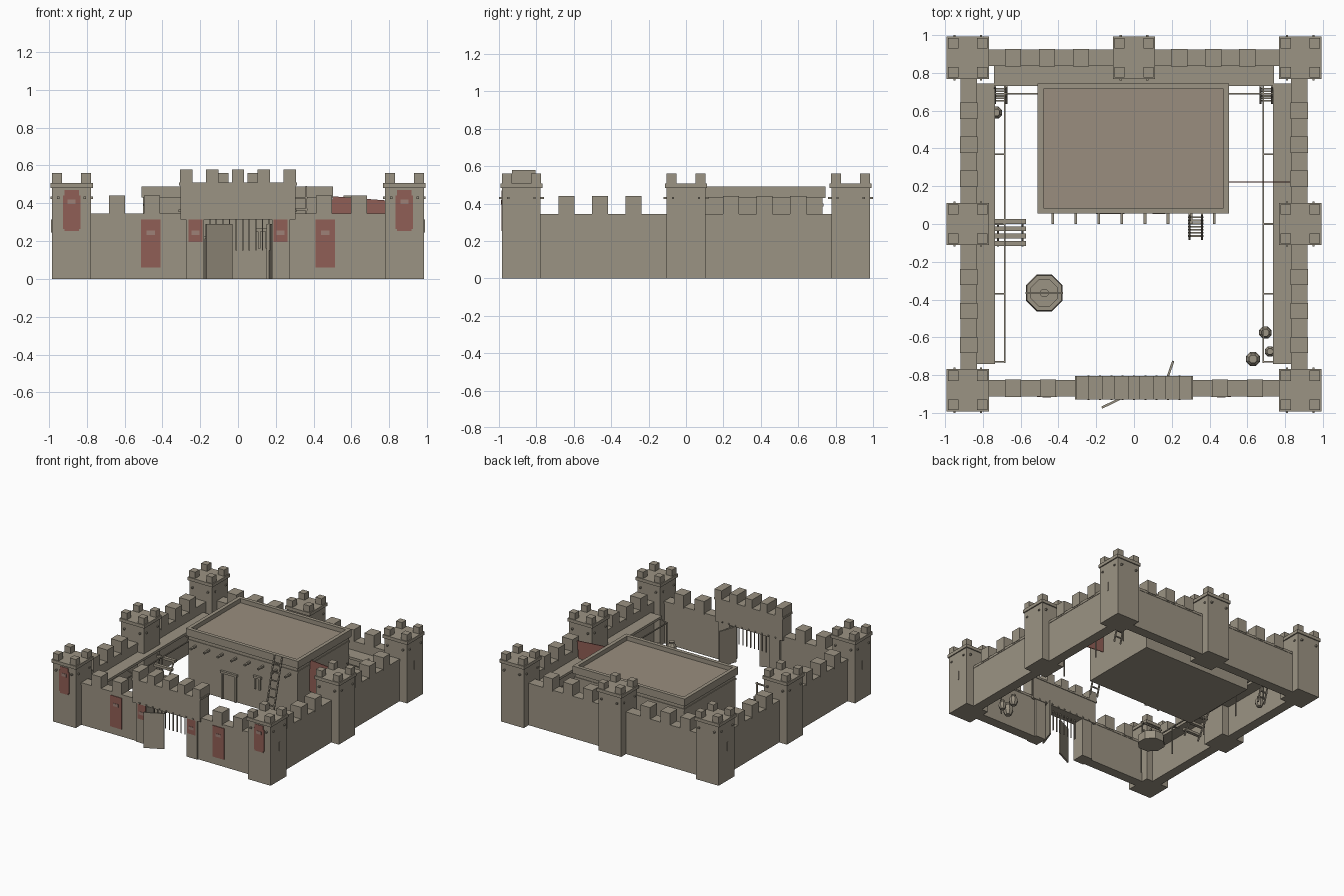
import bpy, bmesh, math
from mathutils import Vector, Matrix

cube = bpy.data.objects.get("Cube")
if cube:
    bpy.data.objects.remove(cube)


def material(name, rgb):
    m = bpy.data.materials.new(name)
    m.use_nodes = True
    m.diffuse_color = (*rgb, 1)
    m.node_tree.nodes["Principled BSDF"].inputs["Base Color"].default_value = (*rgb, 1)
    return m


STONE = material("warm_grey_stone", (0.33, 0.292, 0.227))
ROOF = material("clay_roof", (0.32, 0.27, 0.21))
RED = material("faded_red_cloth", (0.28, 0.112, 0.092))
PALE = material("pale_emblem", (0.34, 0.22, 0.185))


class Part:
    """Collects boxes, beams and lathed forms into one named object."""

    def __init__(self, name, mat=STONE):
        self.name, self.mat, self.bm = name, mat, bmesh.new()

    def box(self, x0, x1, y0, y1, z0, z1):
        mid = Vector((x0 + x1, y0 + y1, z0 + z1)) / 2
        size = Matrix.Diagonal((x1 - x0, y1 - y0, z1 - z0, 1))
        bmesh.ops.create_cube(self.bm, size=1, matrix=Matrix.Translation(mid) @ size)
        return self

    def beam(self, p, q, w=0.01, d=None):
        p, q = Vector(p), Vector(q)
        rot = (q - p).to_track_quat('Z', 'Y').to_matrix().to_4x4()
        size = Matrix.Diagonal((w, d or w, (q - p).length, 1))
        bmesh.ops.create_cube(self.bm, size=1, matrix=Matrix.Translation((p + q) / 2) @ rot @ size)
        return self

    def lathe(self, x, y, profile, sides=8):
        rings = []
        for r, z in profile:
            rings.append([self.bm.verts.new((x + r * math.cos(2 * math.pi * (i + .5) / sides),
                                             y + r * math.sin(2 * math.pi * (i + .5) / sides), z))
                          for i in range(sides)])
        for a, b in zip(rings, rings[1:]):
            for i in range(sides):
                j = (i + 1) % sides
                self.bm.faces.new((a[i], a[j], b[j], b[i]))
        self.bm.faces.new(rings[0][::-1])
        self.bm.faces.new(rings[-1])
        return self

    def done(self):
        mesh = bpy.data.meshes.new(self.name)
        self.bm.to_mesh(mesh)
        self.bm.free()
        mesh.materials.append(self.mat)
        ob = bpy.data.objects.new(self.name, mesh)
        bpy.context.collection.objects.link(ob)
        return ob


# Towers: shaft, capping slab, four merlons and projecting beam ends
def tower(name, cx, cy):
    t = Part(name)
    t.box(cx - .103, cx + .103, cy - .103, cy + .103, 0, .485)
    t.box(cx - .112, cx + .112, cy - .112, cy + .112, .482, .508)
    for sx in (-1, 1):
        for sy in (-1, 1):
            mx, my = cx + sx * .077, cy + sy * .077
            t.box(mx - .027, mx + .027, my - .027, my + .027, .505, .56)
        t.beam((cx + sx * .07, cy - .12, .43), (cx + sx * .07, cy + .12, .43), .012)
        t.beam((cx - .112, cy + sx * .07, .43), (cx + .112, cy + sx * .07, .43), .012)
    t.done()


for sx, side in ((-1, "right"), (1, "left")):
    tower("front_%s_tower" % side, sx * .88, -.88)
    tower("back_%s_tower" % side, sx * .88, .88)
    tower("middle_%s_tower" % side, sx * .88, 0)
tower("back_middle_tower", 0, .88)

# Arrow slits on the outer faces of the corner towers
slits = Part("arrow_slits")
for sx in (-1, 1):
    for y in (-.87, .87):
        slits.box(sx * .984 - .004, sx * .984 + .004, y - .005, y + .005, .245, .315)
slits.done()


# Curtain walls: body, coping and merlons, laid along x or y
def wall(name, axis, centre, a, b, merlons):
    w = Part(name)

    def lay(u0, u1, half, z0, z1):
        if axis == 'x':
            w.box(u0, u1, centre - half, centre + half, z0, z1)
        else:
            w.box(centre - half, centre + half, u0, u1, z0, z1)
    lay(a, b, .040, 0, .33)
    lay(a, b, .043, .325, .345)
    for m in merlons:
        lay(m - .043, m + .043, .047, .335, .44)
    w.done()


wall("back_wall", 'x', .88, -.79, .79, (-.64, -.46, -.28, .24, .42, .6))
for sx, side in ((-1, "right"), (1, "left")):
    wall(side + "_wall", 'y', sx * .875, -.79, .79, (-.64, -.46, -.28, .24, .42, .6))
    wall("front_wall_" + side, 'x', -.87, *sorted((sx * .79, sx * .26)), (sx * .64, sx * .455))

# Gatehouse: piers, bridging block, merlons, beam ends
gate = Part("gatehouse")
for sx in (-1, 1):
    gate.box(*sorted((sx * .18, sx * .275)), -.92, -.815, 0, .33)
gate.box(-.305, .305, -.925, -.81, .315, .495)
gate.box(-.312, .312, -.93, -.805, .495, .51)
for i in range(-2, 3):
    gate.box(i * .137 - .033, i * .137 + .033, -.93, -.805, .505, .58)
for i in range(-4, 5):
    gate.beam((i * .06, -.932, .325), (i * .06, -.803, .325), .01)
gate.done()

# Raised portcullis bars
bars = Part("portcullis")
for i in range(-4, 6):
    bars.beam((i * .035 - .01, -.87, .15), (i * .035 - .01, -.87, .32), .007)
bars.done()

# Swung open gate leaves
for name, p, q in (("gate_leaf_right", (-.17, -.972), (-.032, -.905)),
                   ("gate_leaf_left", (.157, -.87), (.208, -.725))):
    leaf = Part(name)
    leaf.beam((*p, .145), (*q, .145), .285, .012)
    ob = leaf.done()
    # keep the tall side of the leaf vertical
    d = (Vector(q) - Vector(p)).normalized()
    half = (Vector(q) - Vector(p)).length / 2
    mid = (Vector(p) + Vector(q)) / 2
    n = Vector((-d.y, d.x))
    for v, (u, t, z) in zip(ob.data.vertices, ((u, t, z) for u in (-1, 1) for t in (-1, 1) for z in (0, .29))):
        xy = mid + d * half * u + n * .006 * t
        v.co = (xy.x, xy.y, z)

# Hanging banners with pale emblems
cloth, emblem = Part("banners", RED), Part("banner_emblems", PALE)
for sx in (-1, 1):
    for x, w, z0, z1, y, ez in ((.88, .046, .265, .44, -.983, .408),
                                (.462, .052, .06, .315, -.911, .245),
                                (.225, .037, .195, .325, -.921, .245)):
        x *= sx
        cloth.box(x - w, x + w, y - .004, y + .004, z0, z1)
        if w == .046:
            cloth.box(x - .038, x + .038, y - .004, y + .004, .253, .47)
        emblem.box(x - .022, x + .022, y - .007, y, ez - .012, ez + .012)
cloth.done()
emblem.done()

# Wall walks, with a thin rail on slender posts beside them
walk, rail = Part("wall_walks"), Part("walk_rails")
for sx in (-1, 1):
    walk.box(*sorted((sx * .735, sx * .84)), -.74, .745, .25, .27)
    rail.beam((sx * .683, -.735, .23), (sx * .683, .74, .23), .008)
    rail.beam((sx * .683, .69, .23), (sx * .5, .69, .23), .008)
    for y in (-.73, -.37, 0, .37, .69):
        rail.beam((sx * .683, y, 0), (sx * .683, y, .23), .008)
        rail.beam((sx * .683, y, .23), (sx * .76, y, .255), .008)
walk.box(-.74, .74, .73, .845, .25, .27)
walk.done()
rail.done()

# Keep: block, moulding, raised rim, roof and roof beam ends
keep = Part("keep")
keep.box(-.495, .49, .07, .73, 0, .44)
keep.box(-.5, .495, .065, .735, .385, .4)
for x0, x1, y0, y1 in ((-.51, .503, .055, .085), (-.51, .503, .715, .745),
                       (-.51, -.48, .085, .715), (.473, .503, .085, .715)):
    keep.box(x0, x1, y0, y1, .43, .49)
keep.done()
Part("keep_roof", ROOF).box(-.485, .478, .08, .72, .43, .455).done()
beams = Part("keep_beam_ends")
for i in range(8):
    x = -.43 + i * .122
    beams.beam((x, 0, .36), (x, .1, .36), .014)
beams.done()

# Keep door and window frames
trim = Part("keep_door_and_window")
for x, w, z0, z1 in ((-.125, .06, 0, .21), (.132, .02, .16, .25)):
    for s in (-1, 1):
        trim.box(x + s * w - .007, x + s * w + .007, .055, .075, z0, z1)
    trim.box(x - w - .015, x + w + .015, .052, .075, z1, z1 + .018)
    trim.box(x - w, x + w, .064, .072, z0, z1)
trim.done()

# Awning from the keep to the wall walk
Part("awning", RED).beam((.49, .223, .31), (.815, .223, .285), .006, .255).done()


# Ladders
def ladder(name, x, half, y0, y1, z1, rungs):
    l = Part(name)
    for s in (-half, half):
        l.beam((x + s, y0, 0), (x + s, y1, z1), .01)
    for i in range(1, rungs + 1):
        f = i / (rungs + 1)
        y = y0 + (y1 - y0) * f
        l.beam((x - half - .006, y, z1 * f), (x + half + .006, y, z1 * f), .009)
    l.done()


ladder("keep_ladder", .327, .034, -.08, .052, .49, 7)
ladder("back_right_ladder", -.705, .03, .64, .728, .3, 6)
ladder("back_left_ladder", .7, .03, .64, .728, .3, 6)

# Open timber steps to the right wall walk
steps = Part("wall_steps")
for i in range(4):
    y, z = -.103 + i * .039, .055 + i * .055
    steps.box(-.735, -.572, y - .013, y + .013, z - .01, z + .01)
for x in (-.72, -.59):
    steps.beam((x, -.115, .01), (x, .022, .22), .01)
steps.done()

# Well with windlass and bucket
well = Part("well")
wx, wy = -.475, -.365
well.lathe(wx, wy, ((.105, 0), (.1, .07), (.075, .07), (.075, .05)))
for s in (-.088, .088):
    well.beam((wx + s, wy, 0), (wx + s, wy, .17), .01)
well.beam((wx - .1, wy, .16), (wx + .1, wy, .16), .01)
well.beam((wx, wy, .1), (wx, wy, .16), .004)
well.lathe(wx, wy, ((.018, .075), (.024, .11)))
well.done()

# Storage jars
jars = Part("storage_jars")
for x, y, r in ((.695, -.575, .035), (.72, -.675, .03), (.63, -.715, .04), (-.73, .59, .034)):
    jars.lathe(x, y, ((r * .6, 0), (r, r * .9), (r * .85, r * 1.7), (r * .45, r * 2.2), (r * .6, r * 2.5)))
jars.done()
